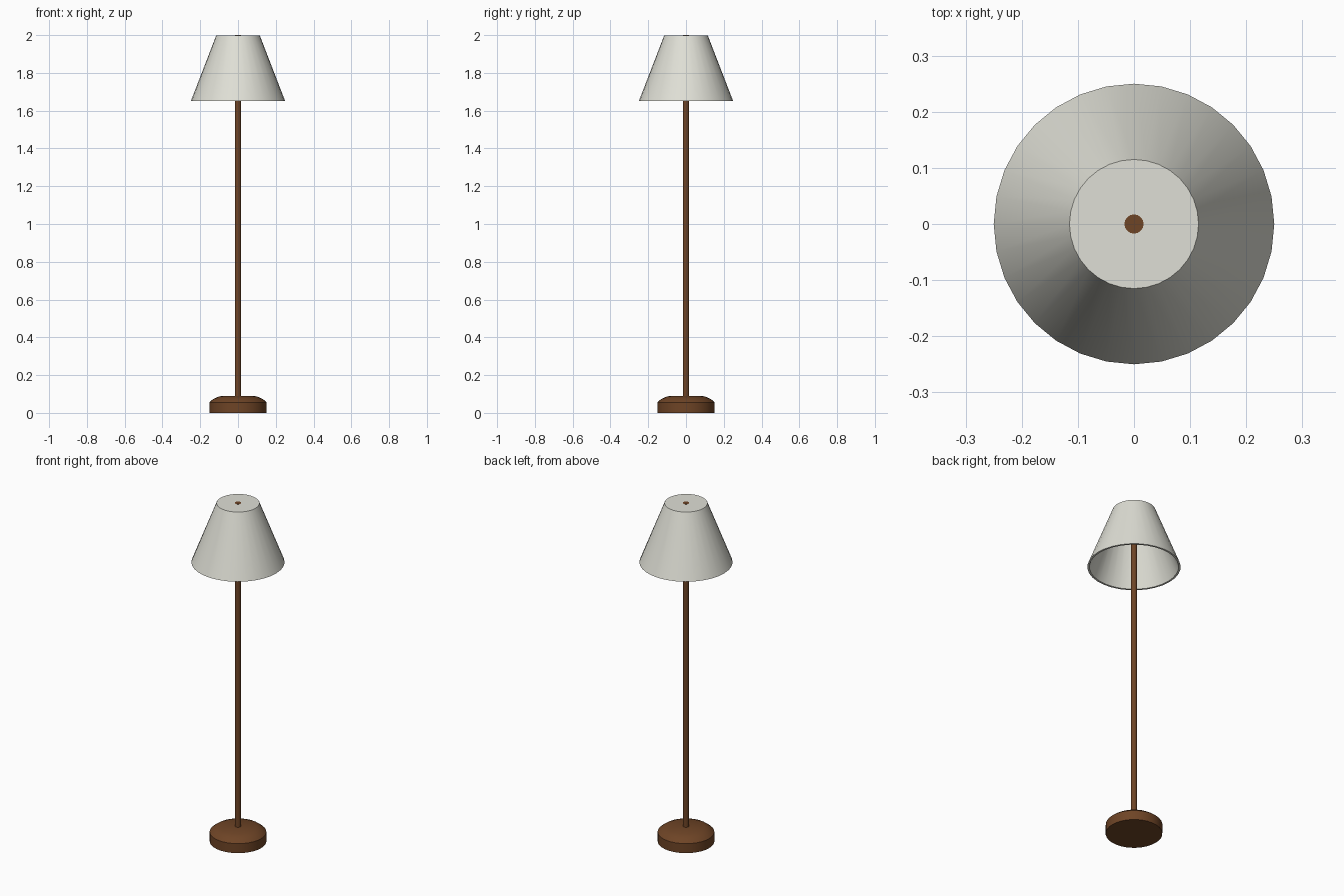
import bpy, bmesh, math

if "Cube" in bpy.data.objects:
    bpy.data.objects.remove(bpy.data.objects["Cube"])


def material(name, color):
    m = bpy.data.materials.new(name)
    m.diffuse_color = (*color, 1)
    m.use_nodes = True
    m.node_tree.nodes["Principled BSDF"].inputs["Base Color"].default_value = m.diffuse_color
    return m


def lathe(name, profile, mat, sides=32, angle=30):
    """Spin an (r, z) profile around z; r = 0 points become the pole."""
    bm = bmesh.new()
    verts = [bm.verts.new((r, 0, z)) for r, z in profile]
    edges = [bm.edges.new(p) for p in zip(verts, verts[1:])]
    bmesh.ops.spin(bm, geom=verts + edges, cent=(0, 0, 0), axis=(0, 0, 1),
                   angle=math.tau, steps=sides, use_duplicate=False)
    bmesh.ops.remove_doubles(bm, verts=bm.verts, dist=1e-5)
    bmesh.ops.recalc_face_normals(bm, faces=bm.faces)
    me = bpy.data.meshes.new(name)
    bm.to_mesh(me)
    bm.free()
    me.materials.append(mat)
    ob = bpy.data.objects.new(name, me)
    bpy.context.collection.objects.link(ob)
    bpy.ops.object.select_all(action='DESELECT')
    ob.select_set(True)
    bpy.context.view_layer.objects.active = ob
    bpy.ops.object.shade_smooth_by_angle(angle=math.radians(angle))
    return ob


wood = material("brown wood", (0.156, 0.058, 0.019))
fabric = material("off white fabric", (0.74, 0.74, 0.67))

# Round foot with a softly domed top
lathe("base", [(0, 0), (0.152, 0), (0.152, 0.056), (0.143, 0.064),
               (0.128, 0.075), (0.098, 0.088), (0, 0.09)], wood)

# Straight pole, its tip just showing through the shade top
lathe("pole", [(0, 0.08), (0.017, 0.08), (0.017, 2.0), (0, 2.0)], wood)

# Hollow conical shade with closed top and open bottom
lathe("shade", [(0, 1.999), (0.115, 1.999), (0.25, 1.65),
                (0.239, 1.65), (0.107, 1.989), (0, 1.989)], fabric)
